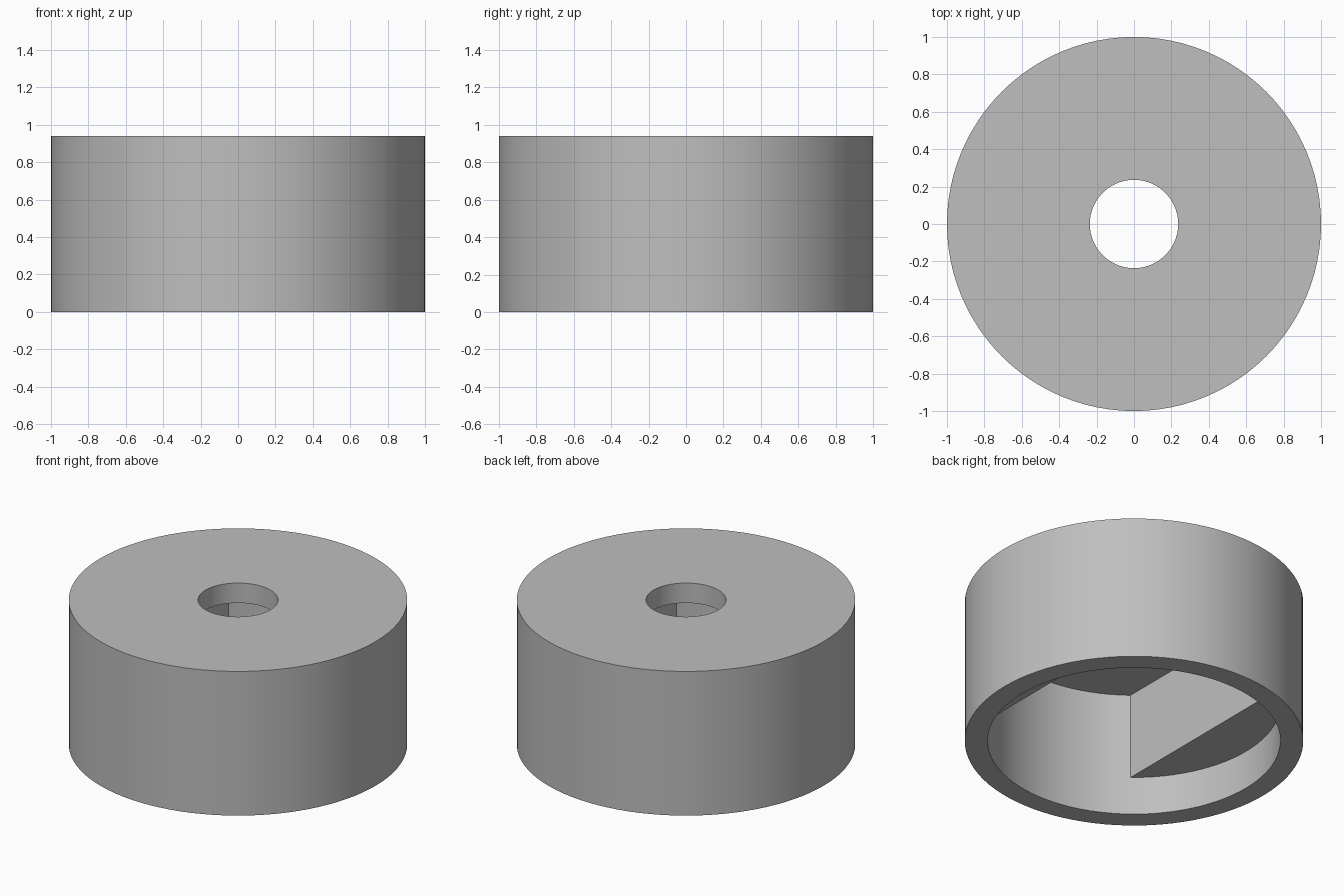
import bpy, bmesh, math

OUTER, BORE, HOLE = 1.0, 0.865, 0.236     # radii
HEIGHT, CEILING, LEDGE = 0.94, 0.81, 0.25  # heights
SLOT = 0.54                                # half width of the slot
SEGMENTS = 96

cube = bpy.data.objects.get("Cube")
if cube:
    bpy.data.objects.remove(cube, do_unlink=True)

grey = bpy.data.materials.new("plain_grey")
grey.use_nodes = True
colour = (0.52, 0.52, 0.52, 1)
grey.diffuse_color = colour
grey.node_tree.nodes["Principled BSDF"].inputs["Base Color"].default_value = colour


def finish(name, bm):
    bmesh.ops.recalc_face_normals(bm, faces=bm.faces)
    mesh = bpy.data.meshes.new(name)
    bm.to_mesh(mesh)
    bm.free()
    mesh.materials.append(grey)
    obj = bpy.data.objects.new(name, mesh)
    bpy.context.collection.objects.link(obj)
    return obj


def lathe(name, profile):
    """Turn a closed (radius, height) profile around z."""
    bm = bmesh.new()
    verts = [bm.verts.new((r, 0, z)) for r, z in profile]
    edges = [bm.edges.new((a, b)) for a, b in zip(verts, verts[1:] + verts[:1])]
    bmesh.ops.spin(bm, geom=verts + edges, axis=(0, 0, 1), cent=(0, 0, 0),
                   angle=math.tau, steps=SEGMENTS, use_merge=True)
    bmesh.ops.remove_doubles(bm, verts=bm.verts, dist=1e-5)
    return finish(name, bm)


def ledge(name, side):
    """D-shaped block whose round side is buried in the wall."""
    radius = (OUTER + BORE) / 2
    half = math.acos(SLOT / radius)
    bm = bmesh.new()
    steps = 24
    angles = [half * (2 * i / steps - 1) for i in range(steps + 1)]
    base = bm.faces.new([bm.verts.new((side * radius * math.cos(a),
                                       radius * math.sin(a), LEDGE)) for a in angles])
    top = bmesh.ops.extrude_face_region(bm, geom=[base])["geom"]
    rise = (HEIGHT + CEILING) / 2 - LEDGE
    bmesh.ops.translate(bm, vec=(0, 0, rise),
                        verts=[v for v in top if isinstance(v, bmesh.types.BMVert)])
    return finish(name, bm)


# Cup-shaped body with a hole in its top
body = lathe("round_housing", [(HOLE, CEILING), (BORE, CEILING), (BORE, 0),
                               (OUTER, 0), (OUTER, HEIGHT), (HOLE, HEIGHT)])
bpy.context.view_layer.objects.active = body
body.select_set(True)

# Ledges on both sides leave a straight slot across the bore
for name, side in (("left_ledge", 1), ("right_ledge", -1)):
    block = ledge(name, side)
    union = body.modifiers.new(name, "BOOLEAN")
    union.operation = "UNION"
    union.solver = "EXACT"
    union.object = block
    bpy.ops.object.modifier_apply(modifier=union.name)
    bpy.data.objects.remove(block, do_unlink=True)

bpy.ops.object.shade_smooth_by_angle(angle=math.radians(30))
